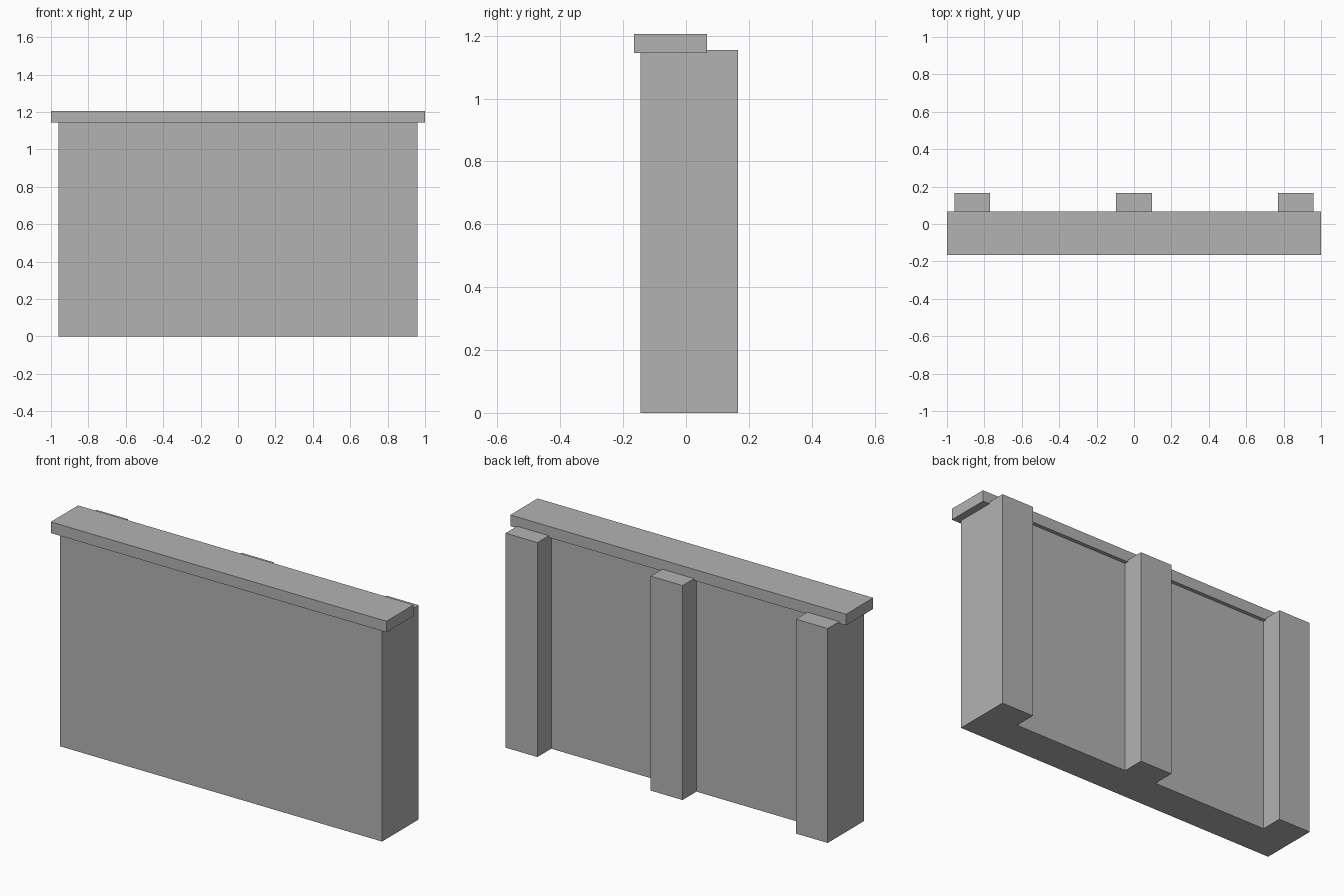
import bpy

cube = bpy.data.objects.get("Cube")
if cube:
    bpy.data.objects.remove(cube, do_unlink=True)

# Single plain grey
grey = bpy.data.materials.new("concrete_grey")
grey.use_nodes = True
colour = (0.45, 0.45, 0.45, 1)
grey.diffuse_color = colour
grey.node_tree.nodes["Principled BSDF"].inputs["Base Color"].default_value = colour


def box(name, low, high):
    """Axis-aligned block between two opposite corners."""
    centre = [(a + b) / 2 for a, b in zip(low, high)]
    bpy.ops.mesh.primitive_cube_add(size=1, location=centre)
    ob = bpy.context.object
    ob.name = name
    ob.scale = [b - a for a, b in zip(low, high)]
    bpy.ops.object.transform_apply(location=False, rotation=False, scale=True)
    ob.data.materials.append(grey)
    return ob


half_length = 0.96
front, wall_back, pier_back = -0.145, 0.047, 0.165
pier_half = 0.095

# Wall panel, its top edge tucked inside the coping
box("wall_panel", (-half_length, front, 0), (half_length, wall_back, 1.15))

# Overhanging coping
box("coping", (-1, -0.165, 1.145), (1, 0.067, 1.205))

# Rear piers at both ends and the middle
end = half_length - pier_half
for name, x in (("right_pier", -end), ("middle_pier", 0), ("left_pier", end)):
    box(name, (x - pier_half, wall_back, 0), (x + pier_half, pier_back, 1.155))
